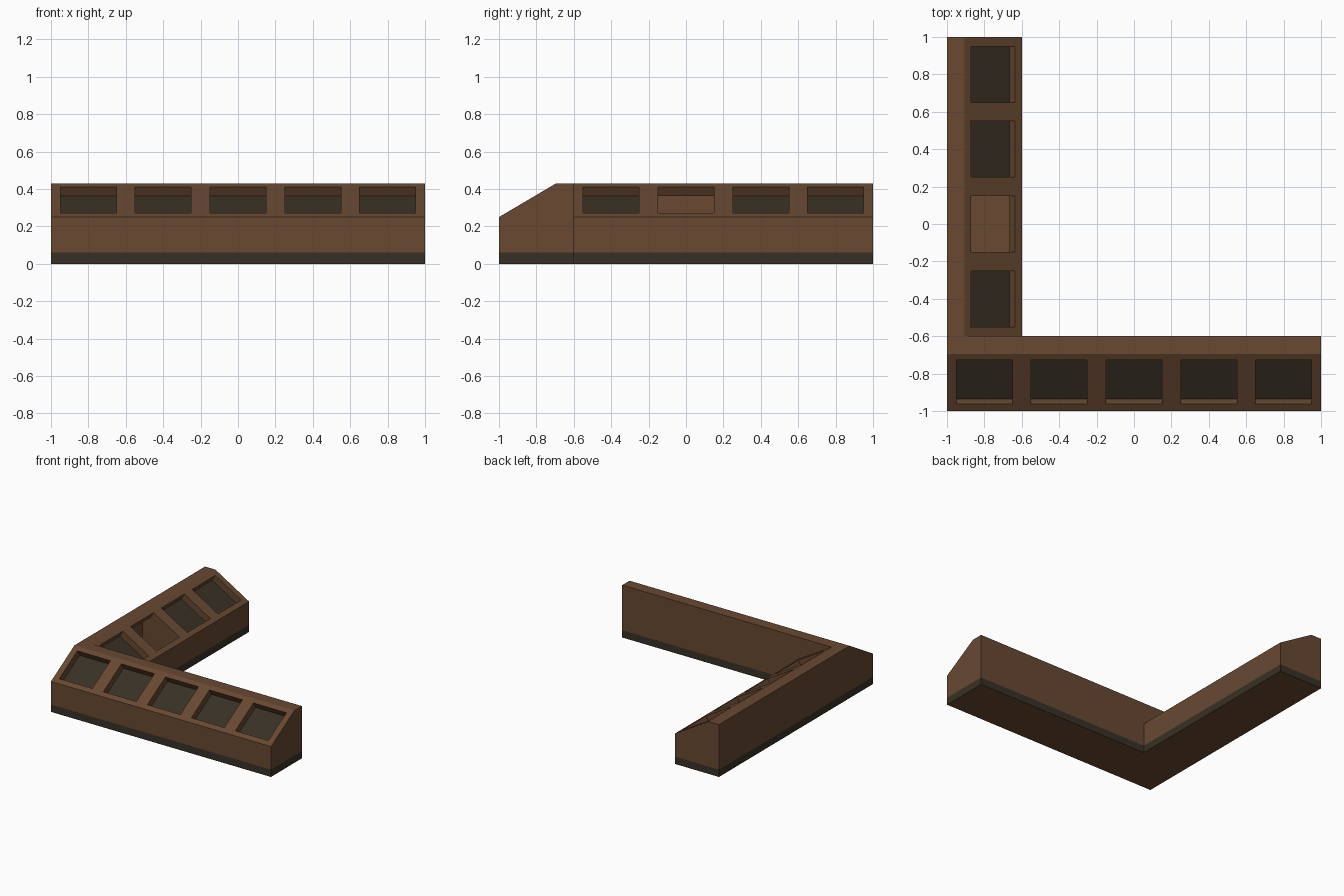
import bpy
import bmesh
import math
from mathutils import Matrix, Vector

cube = bpy.data.objects.get("Cube")
if cube:
    bpy.data.objects.remove(cube, do_unlink=True)


def make_material(name, color):
    mat = bpy.data.materials.new(name)
    mat.use_nodes = True
    mat.diffuse_color = (*color, 1)
    bsdf = next(n for n in mat.node_tree.nodes if n.type == 'BSDF_PRINCIPLED')
    bsdf.inputs["Base Color"].default_value = (*color, 1)
    return mat


brown = make_material("brown wood", (0.138, 0.065, 0.031))
dark = make_material("dark panel", (0.040, 0.030, 0.019))

FRONT_H, TOP_H, PLINTH_H = 0.25, 0.43, 0.06
DEPTH, SLOPE_RUN = 0.4, 0.305
ANGLE = math.atan2(TOP_H - FRONT_H, SLOPE_RUN)
INWARD = Vector((math.sin(ANGLE), -math.cos(ANGLE)))


def on_slope(d, sink=0.0):
    """Profile point at depth d on the sloped top, sunk at right angles."""
    return Vector((d, FRONT_H + d * math.tan(ANGLE))) + INWARD * sink


def prism(name, profile, start, end, place, mats):
    """Extrude a (depth, height) profile along the length of a wing."""
    bm = bmesh.new()
    face = bm.faces.new([bm.verts.new((start, d, z)) for d, z in profile])
    new = bmesh.ops.extrude_face_region(bm, geom=[face])["geom"]
    bmesh.ops.translate(bm, vec=(end - start, 0, 0),
                        verts=[v for v in new if isinstance(v, bmesh.types.BMVert)])
    bm.transform(place)
    bmesh.ops.recalc_face_normals(bm, faces=bm.faces)
    mesh = bpy.data.meshes.new(name)
    bm.to_mesh(mesh)
    bm.free()
    for mat in mats:
        mesh.materials.append(mat)
    obj = bpy.data.objects.new(name, mesh)
    bpy.context.collection.objects.link(obj)
    return obj


def paint_plinth(obj):
    """Split the body at plinth height and darken the sides below it."""
    bm = bmesh.new()
    bm.from_mesh(obj.data)
    bmesh.ops.bisect_plane(bm, geom=bm.verts[:] + bm.edges[:] + bm.faces[:],
                           plane_co=(0, 0, PLINTH_H), plane_no=(0, 0, 1))
    bm.normal_update()
    for f in bm.faces:
        low = f.calc_center_median().z < PLINTH_H
        f.material_index = int(low and abs(f.normal.z) < 0.5)
    bm.to_mesh(obj.data)
    bm.free()


def cut(body, cutter):
    mod = body.modifiers.new("opening", 'BOOLEAN')
    mod.operation = 'DIFFERENCE'
    mod.solver = 'EXACT'
    mod.object = cutter
    bpy.context.view_layer.objects.active = body
    bpy.ops.object.modifier_apply(modifier=mod.name)
    bpy.data.objects.remove(cutter, do_unlink=True)


LOW, HIGH, SINK, PLATE = 0.037, 0.272, 0.055, 0.006
body_profile = [(0, 0), (0, FRONT_H), (SLOPE_RUN, TOP_H), (DEPTH, TOP_H), (DEPTH, 0)]

# Shallow recess, closed by a panel
recess = [on_slope(LOW, -0.05), on_slope(LOW, SINK + PLATE),
          on_slope(HIGH, SINK + PLATE), on_slope(HIGH, -0.05)]
panel = [on_slope(LOW, SINK), on_slope(LOW, SINK + PLATE),
         on_slope(HIGH, SINK + PLATE), on_slope(HIGH, SINK)]

# Open bin: the same opening with a hollow compartment behind it
low_in, high_in = on_slope(LOW, SINK), on_slope(HIGH, SINK)
back = DEPTH - 0.026
open_bin = [on_slope(LOW, -0.05), low_in, (low_in.x, 0.08), (back, 0.08),
            (back, high_in.y), high_in, on_slope(HIGH, -0.05)]


def wing(name, start, end, centres, open_centre, place):
    body = prism(name + "_body", body_profile, start, end, place, [brown, dark])
    paint_plinth(body)
    for i, c in enumerate(centres):
        is_open = c == open_centre
        span = (c - 0.15, c + 0.15)
        shape = open_bin if is_open else recess
        cut(body, prism("cutter", shape, *span, place, [brown]))
        if not is_open:
            prism(f"{name}_panel_{i + 1}", panel, *span, place, [dark])


# Front wing runs along x, side wing is turned to face +x
wing("front_wing", -1, 1, [-0.8, -0.4, 0, 0.4, 0.8], None,
     Matrix.Translation((0, -1, 0)))
wing("side_wing", -0.6, 1, [-0.4, 0, 0.4, 0.8], 0,
     Matrix.Translation((-0.6, 0, 0)) @ Matrix.Rotation(math.pi / 2, 4, 'Z'))
